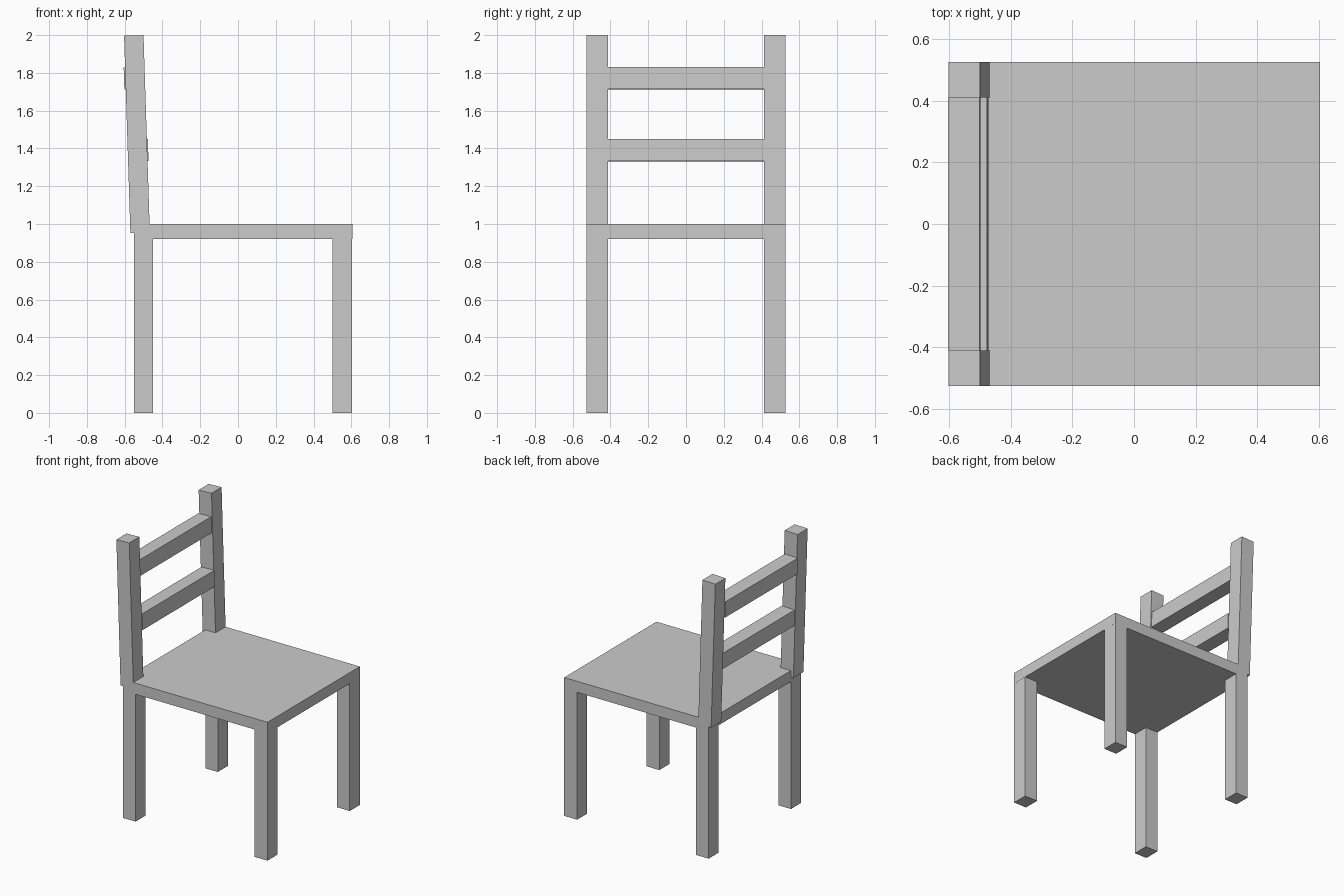
import bpy

if "Cube" in bpy.data.objects:
    bpy.data.objects.remove(bpy.data.objects["Cube"])

TILT = -0.032    # backward lean of the backrest
Y_IN, Y_OUT = 0.412, 0.527


def box(name, center, size, tilt=0.0):
    """Box with its size in the mesh and its lean as object rotation."""
    bpy.ops.mesh.primitive_cube_add(size=1, location=center)
    ob = bpy.context.object
    ob.name = name
    for v in ob.data.vertices:
        v.co = [c * s for c, s in zip(v.co, size)]
    ob.rotation_euler.y = tilt
    return ob


# Seat slab
box("seat", (0.0275, 0, 0.96), (1.155, 2 * Y_OUT, 0.08))

# Legs and leaning back posts, on both sides
y_mid, y_size = (Y_IN + Y_OUT) / 2, Y_OUT - Y_IN
for side, s in (("left", -1), ("right", 1)):
    box(f"rear_leg_{side}", (-0.5, s * y_mid, 0.46), (0.1, y_size, 0.92))
    box(f"front_leg_{side}", (0.553, s * y_mid, 0.46), (0.103, y_size, 0.92))
    box(f"back_post_{side}", (-0.535, s * y_mid, 1.476), (0.103, y_size, 1.045), TILT)

# Backrest slats
box("upper_slat", (-0.552, 0, 1.771), (0.103, 2 * Y_IN, 0.116), TILT)
box("lower_slat", (-0.527, 0, 1.39), (0.103, 2 * Y_IN, 0.116), TILT)
